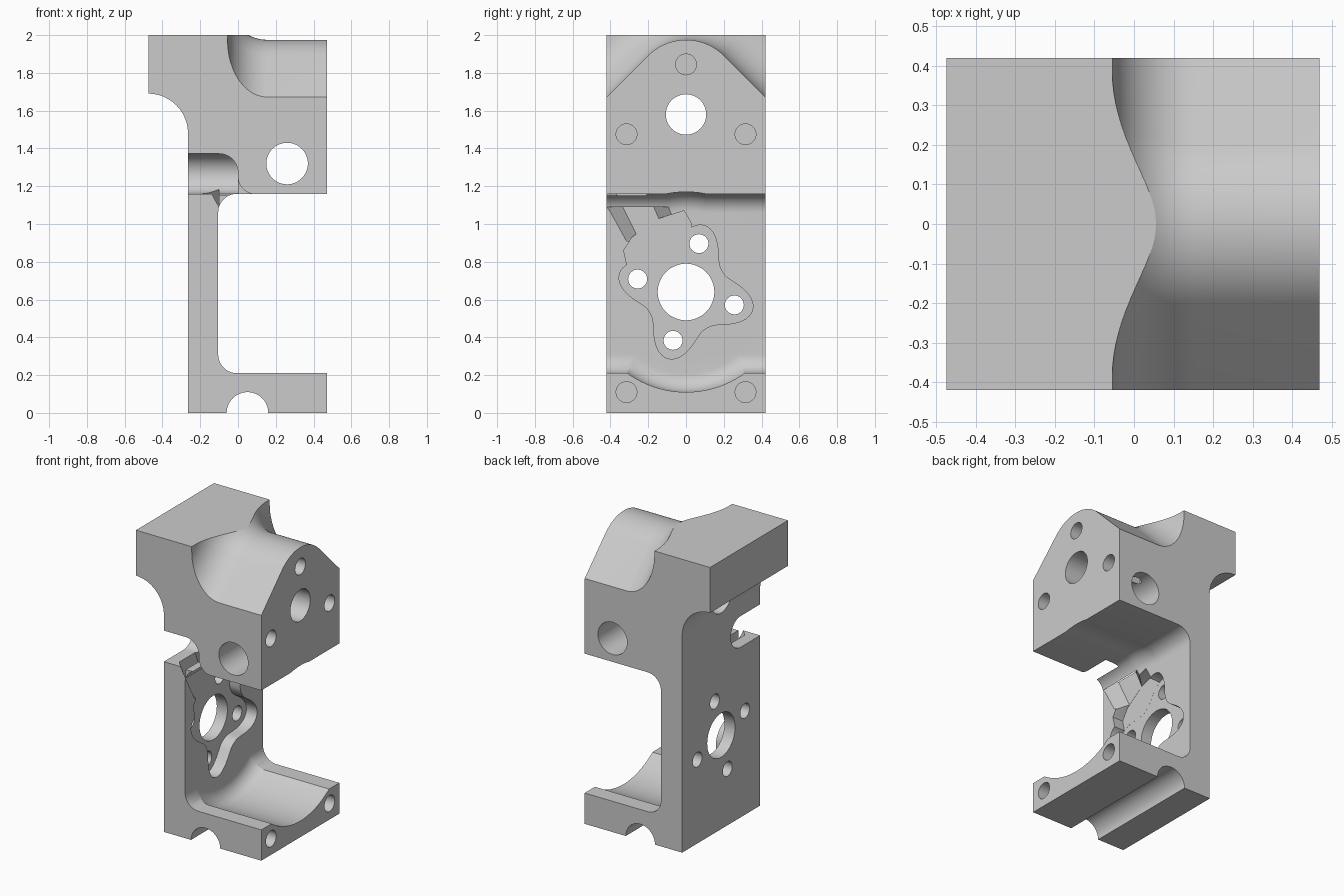
import bpy, bmesh
from math import sin, cos, pi, radians
from mathutils import Vector

cube = bpy.data.objects.get("Cube")
if cube:
    bpy.data.objects.remove(cube, do_unlink=True)

grey = bpy.data.materials.new("machined_grey")
grey.use_nodes = True
colour = (0.6, 0.6, 0.6, 1)
grey.diffuse_color = colour
grey.node_tree.nodes["Principled BSDF"].inputs["Base Color"].default_value = colour


def loft(name, rings):
    """Closed solid through rings of equal length, capped at both ends."""
    bm = bmesh.new()
    loops = [[bm.verts.new(p) for p in ring] for ring in rings]
    for a, b in zip(loops, loops[1:]):
        for i in range(len(a)):
            j = (i + 1) % len(a)
            bm.faces.new((a[i], a[j], b[j], b[i]))
    bm.faces.new(loops[0])
    bm.faces.new(loops[-1])
    bmesh.ops.recalc_face_normals(bm, faces=bm.faces)
    mesh = bpy.data.meshes.new(name)
    bm.to_mesh(mesh)
    bm.free()
    mesh.materials.append(grey)
    obj = bpy.data.objects.new(name, mesh)
    bpy.context.collection.objects.link(obj)
    return obj


def along_x(pts, x):
    return [(x, y, z) for y, z in pts]


def along_y(pts, y):
    return [(x, y, z) for x, z in pts]


def arc(cx, cy, r, start, end, n=16):
    angles = [radians(start + (end - start) * i / n) for i in range(n + 1)]
    return [(cx + r * cos(a), cy + r * sin(a)) for a in angles]


def circle(cx, cy, r, n=48):
    return arc(cx, cy, r, 0, 360, n)[:-1]


def fillet_steps(r, n=12):
    """Distance from the floor and inset for each step of a floor fillet."""
    for i in range(n + 1):
        t = pi / 2 * (1 - i / n)
        yield r * (1 - sin(t)), r * (1 - cos(t))


# Side profile of the block, with the concave curve under the overhang
profile = [(-0.265, 0), (0.47, 0), (0.47, 2), (-0.475, 2)]
profile += arc(-0.475, 1.48, 0.21, 90, 0, 24)
bracket = loft("bracket_body", [along_y(profile, -0.42), along_y(profile, 0.42)])
cutters = []


def cut(rings):
    cutters.append(loft("cutter", rings))


def hole_x(y, z, r, a, b):
    c = circle(y, z, r)
    cut([along_x(c, a), along_x(c, b)])


def hole_y(x, z, r):
    c = circle(x, z, r)
    cut([along_y(c, -0.6), along_y(c, 0.6)])


# Rounded hump at the top, blended into the tall head
def hump(d):
    curve = arc(0, 1.692, 0.283 + d, 135, 45, 24)
    (y0, z0), (y1, z1) = curve[0], curve[-1]
    return ([(y0 - 0.4, 2.5), (y0 - 0.4, z0 - 0.4)] + curve
            + [(y1 + 0.4, z1 - 0.4), (y1 + 0.4, 2.5)])


steps = list(fillet_steps(0.21, 16))
cut([along_x(hump(d), -0.055 + s) for s, d in steps] + [along_x(hump(0), 0.7)])

# Open bay between base and head, with filleted inner corners
def bay(d):
    return [(-0.6, 0.21 + d), (0.6, 0.21 + d), (0.6, 1.16 - d), (-0.6, 1.16 - d)]


def trough(d):
    return circle(0, 0.64, 0.53 - d, 96)


for shape in (bay, trough):
    cut([along_x(shape(d), -0.105 + s) for s, d in fillet_steps(0.1)]
        + [along_x(shape(0), 0.7)])

# Side slot above the wall, with a rounded inner end
slot = [(-0.4, 1.16), (-0.4, 1.372)] + arc(-0.1, 1.272, 0.1, 90, 0)
slot += arc(0.092, 1.25, 0.092, 180, 270) + [(0.092, 1.15), (-0.1, 1.15), (-0.1, 1.16)]
cut([along_y(slot, -0.6), along_y(slot, -0.21)])
hole_x(-0.21, 1.266, 0.106, -0.4, 0)

# Four-lobed recess in the wall
lobes = []
for i in range(120):
    a = 2 * pi * i / 120
    r = 0.22 + 0.145 * ((1 + cos(4 * (a - radians(75)))) / 2) ** 1.3
    lobes.append((r * cos(a), 0.64 + r * sin(a)))
FLOOR, OPEN = -0.185, -0.08
cut([along_x(lobes, FLOOR), along_x(lobes, OPEN)])

# Fan-shaped part of the recess, and its tapered channel to the slot
fan = [(0.03, 1.0), (-0.01, 1.07), (-0.14, 1.03), (-0.26, 0.95),
       (-0.285, 0.93), (-0.33, 0.86), (-0.31, 0.77), (0, 0.66)]
cut([along_x(fan, FLOOR + 0.0005), along_x(fan, OPEN + 0.001)])
low = [(-0.215, 1.19), (-0.14, 1.02), (-0.2, 0.9), (-0.26, 0.94), (-0.385, 1.19)]
high = [(-0.145, 1.19), (-0.065, 1.04), (-0.2, 0.88), (-0.32, 0.91), (-0.475, 1.19)]
cut([along_x(low, FLOOR + 0.001), along_x(high, -0.1)])

# Bores through the wall
hole_x(0, 0.64, 0.15, -0.4, 0)
for k in range(4):
    a = radians(75 + 90 * k)
    hole_x(0.265 * cos(a), 0.64 + 0.265 * sin(a), 0.05, -0.4, 0)

# Bores through the head, and blind screw holes in its face and in the base
hole_x(0, 1.58, 0.107, -0.6, 0.6)
hole_x(0, 1.845, 0.055, 0.17, 0.6)
for y in (-0.315, 0.315):
    hole_x(y, 1.475, 0.055, 0.17, 0.6)
    hole_x(y, 0.11, 0.055, 0.17, 0.6)

# Cross bore and half-round groove under the base
hole_y(0.26, 1.32, 0.11)
hole_y(0.05, 0, 0.11)

# Apply all cuts, then smooth the curved faces
bpy.ops.object.select_all(action="DESELECT")
bpy.context.view_layer.objects.active = bracket
bracket.select_set(True)
for c in cutters:
    mod = bracket.modifiers.new("cut", "BOOLEAN")
    mod.operation, mod.solver, mod.object = "DIFFERENCE", "EXACT", c
    bpy.ops.object.modifier_apply(modifier=mod.name)
    bpy.data.objects.remove(c, do_unlink=True)
bpy.ops.object.shade_smooth_by_angle(angle=radians(25))
